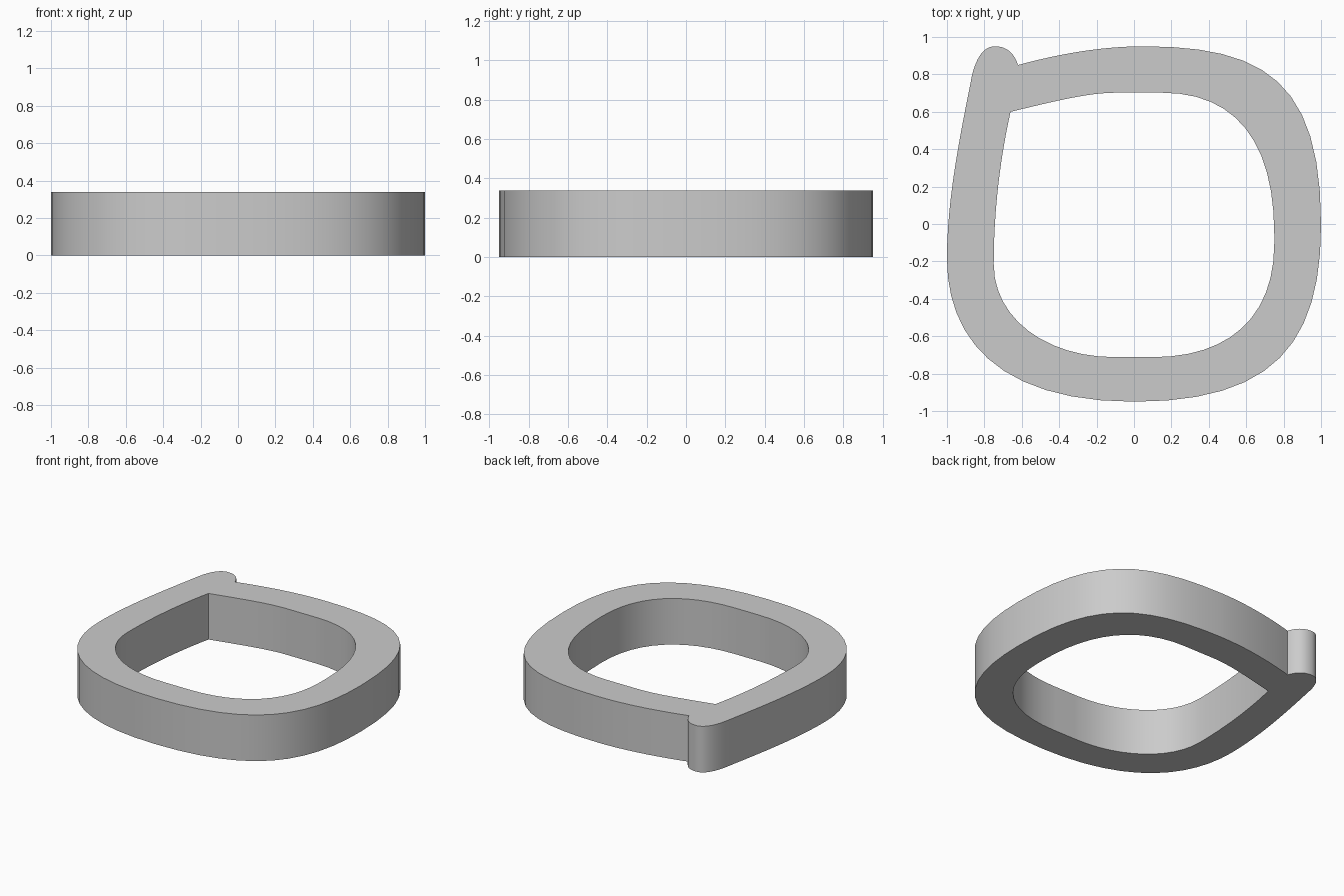
import bpy
import bmesh

if "Cube" in bpy.data.objects:
    bpy.data.objects.remove(bpy.data.objects["Cube"])

HEIGHT = 0.338
Y_SHIFT = -0.005

# Each knot: incoming handle, point, outgoing handle
outer = [
    ((-.645, .93), (-.62, .855), (-.40, .915)),
    ((-.17, .955), (.05, .955), (.70, .955)),
    ((1, .767), (1, 0), (1, -.633)),
    ((.747, -.945), (0, -.945), (-.747, -.945)),
    ((-1, -.587), (-1, -.18), (-1, .15)),
    ((-.925, .50), (-.866, .80), (-.842, .90)),
    ((-.80, .955), (-.745, .955), (-.69, .955)),
]
inner = [
    ((-.715, .36), (-.66, .605), (-.45, .655)),
    ((-.25, .707), (-.10, .707), (0, .707)),
    ((.05, .707), (.15, .707), (.54, .707)),
    ((.75, .45), (.75, -.05), (.75, -.07)),
    ((.75, -.08), (.75, -.10), (.75, -.50)),
    ((.50, -.707), (.10, -.707), (.03, -.707)),
    ((-.03, -.707), (-.10, -.707), (-.47, -.707)),
    ((-.75, -.50), (-.75, -.21), (-.75, .08)),
]


def add_loop(curve, knots):
    spline = curve.splines.new('BEZIER')
    spline.bezier_points.add(len(knots) - 1)
    spline.use_cyclic_u = True
    for bp, (left, co, right) in zip(spline.bezier_points, knots):
        bp.handle_left_type = bp.handle_right_type = 'FREE'
        bp.co = (co[0], co[1] + Y_SHIFT, 0)
        bp.handle_left = (left[0], left[1] + Y_SHIFT, 0)
        bp.handle_right = (right[0], right[1] + Y_SHIFT, 0)


# Ring body with corner nub: filled outline with a hole, extruded
curve = bpy.data.curves.new("ring_body", 'CURVE')
curve.dimensions = '2D'
curve.fill_mode = 'BOTH'
curve.resolution_u = 12
curve.extrude = HEIGHT / 2
add_loop(curve, outer)
add_loop(curve, inner)
ring = bpy.data.objects.new("ring_body", curve)
ring.location.z = HEIGHT / 2
bpy.context.collection.objects.link(ring)

# Convert to a welded solid mesh
bpy.context.view_layer.objects.active = ring
ring.select_set(True)
bpy.ops.object.convert(target='MESH')
ring = bpy.context.view_layer.objects.active
bm = bmesh.new()
bm.from_mesh(ring.data)
bmesh.ops.remove_doubles(bm, verts=bm.verts[:], dist=0.0005)
bmesh.ops.recalc_face_normals(bm, faces=bm.faces[:])
bm.to_mesh(ring.data)
bm.free()
bpy.ops.object.shade_smooth_by_angle()
